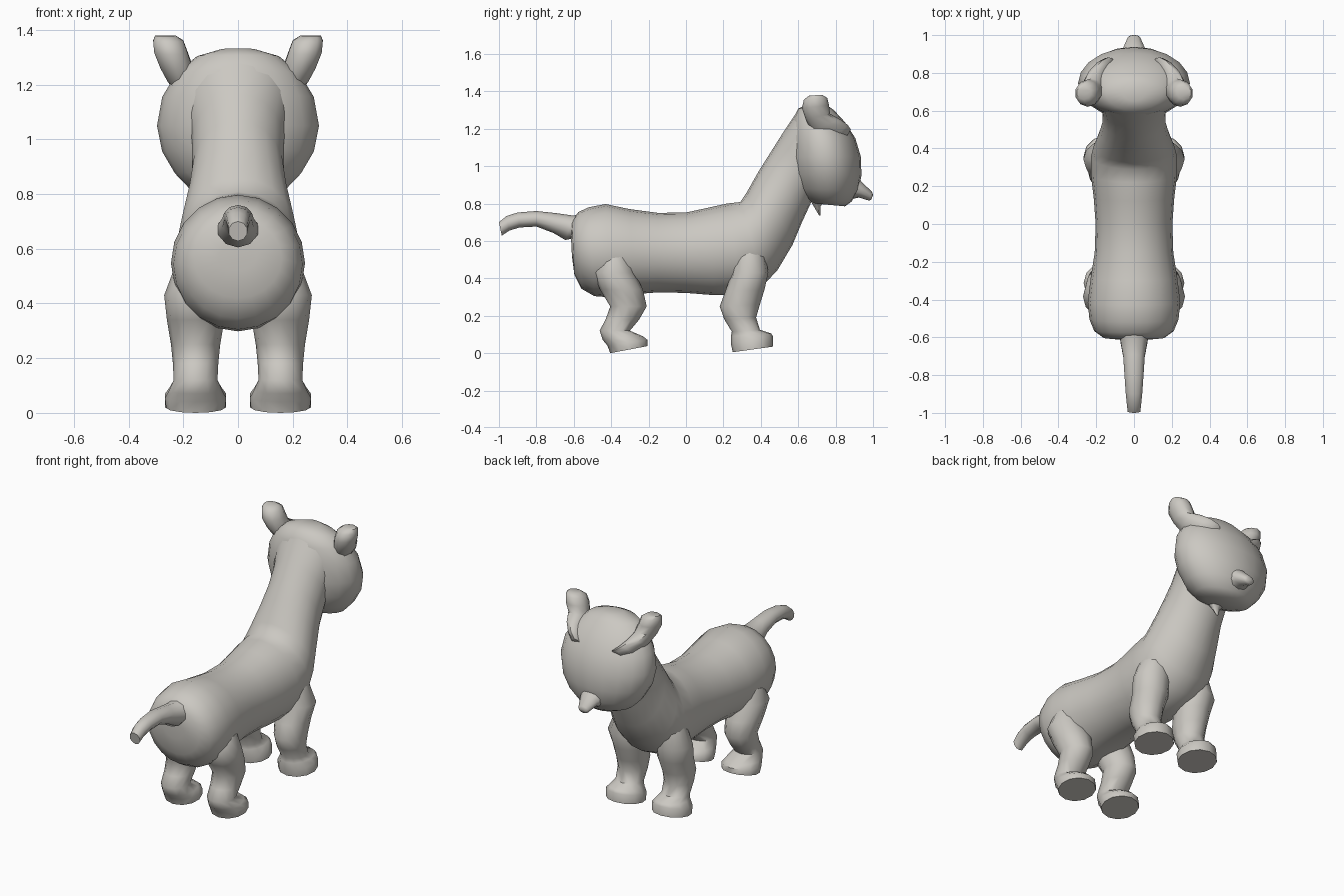
import bpy, bmesh, math

fur = bpy.data.materials.new("warm_grey")
fur.diffuse_color = (0.60, 0.58, 0.54, 1)


def loft(name, rings, sides=16, mirror=False, angle=50):
    """Skin rings; each ring = two opposite points in the yz plane,
    a half width along x and an optional centre x."""
    bm = bmesh.new()
    loops = []
    for y0, z0, y1, z1, hw, *cx in rings:
        c = cx[0] if cx else 0
        loop = []
        for i in range(sides):
            a = 2 * math.pi * i / sides
            k, t = math.cos(a) / 2, hw * math.sin(a)
            loop.append(bm.verts.new((c + t, (y0 + y1) / 2 + (y0 - y1) * k,
                                      (z0 + z1) / 2 + (z0 - z1) * k)))
        loops.append(loop)
    for a, b in zip(loops, loops[1:]):
        for i in range(sides):
            j = (i + 1) % sides
            bm.faces.new((a[i], a[j], b[j], b[i]))
    bm.faces.new(loops[0])
    bm.faces.new(loops[-1])
    bmesh.ops.recalc_face_normals(bm, faces=bm.faces)
    me = bpy.data.meshes.new(name)
    bm.to_mesh(me)
    bm.free()
    for p in me.polygons:
        p.use_smooth = True
    me.set_sharp_from_angle(angle=math.radians(angle))
    me.materials.append(fur)
    ob = bpy.data.objects.new(name, me)
    bpy.context.collection.objects.link(ob)
    if mirror:
        ob.modifiers.new("mirror", 'MIRROR').use_axis[0] = True
    return ob


# torso and neck: top point, bottom point, half width
loft("body_and_neck", [
    (-.615, .62, -.61, .52, .07),
    (-.61, .71, -.597, .42, .16),
    (-.575, .755, -.56, .345, .21),
    (-.52, .78, -.49, .305, .236),
    (-.43, .797, -.40, .298, .245),
    (-.30, .77, -.28, .315, .23),
    (-.15, .75, -.15, .325, .208),
    (.00, .752, .00, .322, .203),
    (.12, .778, .15, .31, .213),
    (.22, .80, .30, .31, .228),
    (.29, .808, .42, .37, .228),
    (.325, .86, .49, .445, .215),
    (.39, .975, .57, .58, .185),
    (.45, 1.07, .62, .70, .168),
    (.51, 1.165, .68, .83, .168),
    (.56, 1.24, .72, .95, .19),
    (.60, 1.30, .76, 1.05, .19),
], sides=20)

# head: horizontal rings from crown to chin
loft("head", [
    (.65, 1.332, .75, 1.328, .06),
    (.60, 1.308, .79, 1.30, .15),
    (.572, 1.25, .85, 1.235, .225),
    (.56, 1.16, .905, 1.15, .277),
    (.555, 1.05, .935, 1.05, .296),
    (.57, .96, .938, .95, .277),
    (.595, .88, .922, .87, .23),
    (.64, .825, .885, .81, .175),
    (.69, .80, .85, .785, .11),
], sides=20)

# snout: top point, bottom point, half width
loft("snout", [
    (.90, .96, .87, .82, .08),
    (.945, .91, .925, .832, .058),
    (.995, .862, .98, .815, .034),
    (1.0, .845, .99, .82, .022),
], sides=10)

# small chin tuft
loft("chin_tuft", [
    (.65, .84, .75, .82, .07),
    (.68, .79, .72, .785, .03),
    (.712, .735, .72, .735, .005),
], sides=8)

# tail: top point, bottom point, half width
loft("tail", [
    (-.50, .765, -.57, .62, .085),
    (-.60, .735, -.645, .605, .075),
    (-.69, .748, -.71, .643, .06),
    (-.80, .76, -.80, .677, .053),
    (-.90, .752, -.89, .672, .046),
    (-.96, .733, -.945, .655, .04),
    (-1.0, .70, -.985, .628, .035),
], sides=10)

# ears running down into the brow
loft("ears", [
    (.66, 1.378, .73, 1.38, .04, .265),
    (.63, 1.355, .755, 1.365, .058, .255),
    (.62, 1.31, .765, 1.325, .064, .245),
    (.64, 1.25, .77, 1.28, .062, .225),
    (.67, 1.19, .825, 1.25, .055, .205),
    (.76, 1.12, .865, 1.22, .045, .17),
    (.84, 1.13, .882, 1.195, .03, .135),
], sides=10, mirror=True)

# legs: back point, front point, half width, centre x
loft("front_legs", [
    (.26, .56, .42, .56, .06, .15),
    (.245, .43, .44, .43, .11, .158),
    (.21, .33, .42, .34, .10, .15),
    (.18, .25, .395, .26, .09, .155),
    (.205, .18, .375, .19, .083, .155),
    (.245, .115, .395, .125, .08, .155),
    (.24, .09, .455, .105, .092, .155),
    (.24, .05, .465, .09, .112, .155),
    (.25, .005, .465, .035, .112, .155),
], sides=12, mirror=True)

loft("rear_legs", [
    (-.46, .50, -.30, .52, .08, .16),
    (-.495, .43, -.275, .43, .11, .16),
    (-.46, .34, -.23, .34, .105, .155),
    (-.405, .25, -.21, .25, .09, .155),
    (-.43, .18, -.25, .18, .083, .155),
    (-.462, .12, -.30, .12, .08, .155),
    (-.445, .07, -.23, .09, .098, .155),
    (-.42, .04, -.205, .07, .112, .155),
    (-.405, .0, -.205, .038, .108, .155),
], sides=12, mirror=True)
